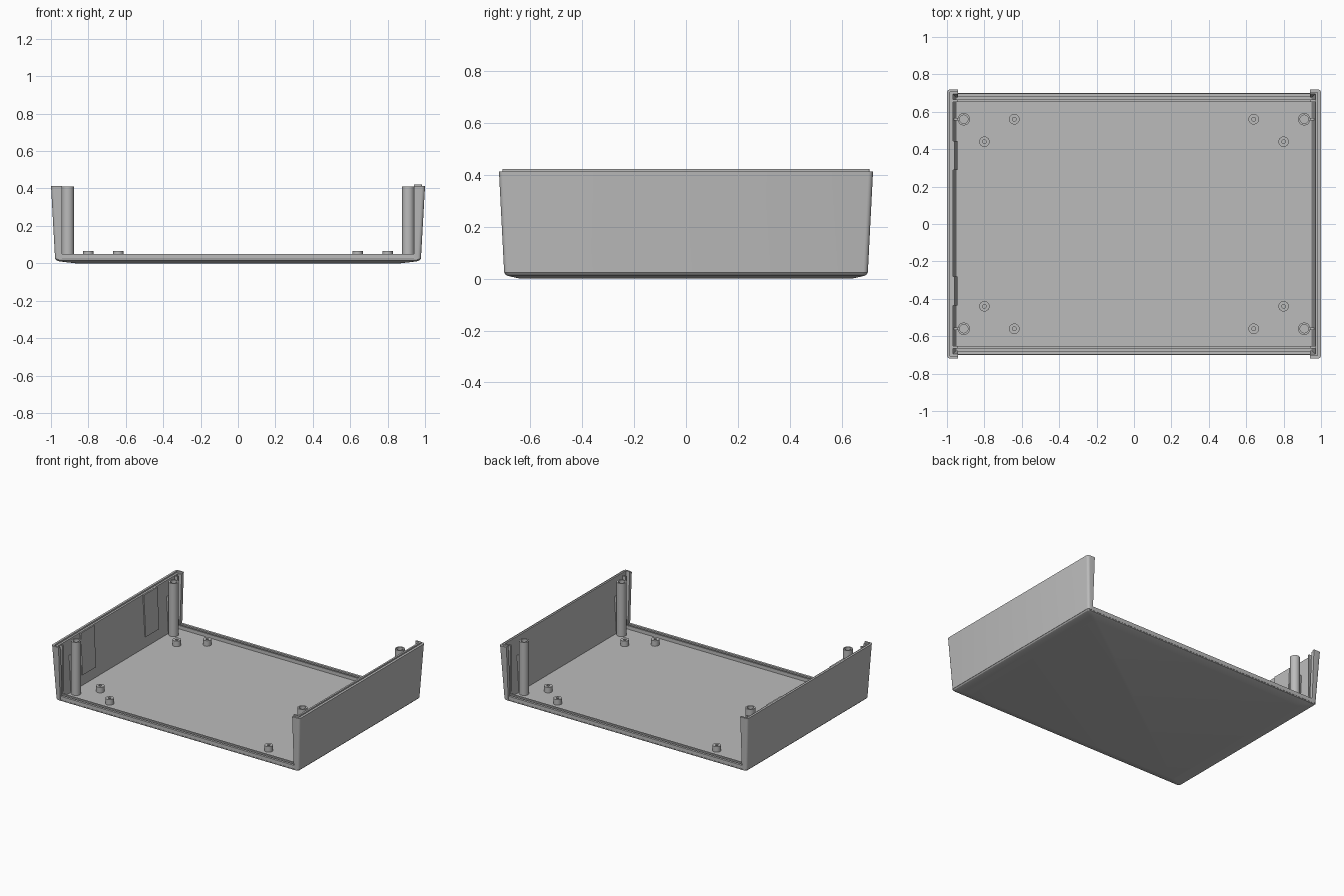
import bpy, bmesh, math

if "Cube" in bpy.data.objects:
    bpy.data.objects.remove(bpy.data.objects["Cube"])

grey = bpy.data.materials.new("grey_plastic")
grey.diffuse_color = (0.50, 0.50, 0.50, 1)
grey.use_nodes = True
grey.node_tree.nodes["Principled BSDF"].inputs["Base Color"].default_value = grey.diffuse_color

FLOOR, RIM, TOP = 0.025, 0.412, 0.422


def loft(name, rings, angle=30):
    """Skin closed rings of equal length and cap both ends."""
    bm = bmesh.new()
    loops = [[bm.verts.new(p) for p in ring] for ring in rings]
    n = len(loops[0])
    for a, b in zip(loops, loops[1:]):
        for i in range(n):
            j = (i + 1) % n
            bm.faces.new((a[i], a[j], b[j], b[i]))
    bm.faces.new(loops[0][::-1])
    bm.faces.new(loops[-1])
    bmesh.ops.recalc_face_normals(bm, faces=bm.faces)
    me = bpy.data.meshes.new(name)
    bm.to_mesh(me)
    bm.free()
    me.materials.append(grey)
    ob = bpy.data.objects.new(name, me)
    bpy.context.collection.objects.link(ob)
    bpy.ops.object.select_all(action='DESELECT')
    bpy.context.view_layer.objects.active = ob
    ob.select_set(True)
    bpy.ops.object.shade_smooth_by_angle(angle=math.radians(angle))
    return ob


def box(name, x0, x1, y0, y1, z0, z1):
    plan = [(x0, y0), (x1, y0), (x1, y1), (x0, y1)]
    return loft(name, [[(x, y, z) for x, y in plan] for z in (z0, z1)])


def corner(cx, cy, r, start, steps=4):
    """Quarter arc starting at the given angle in degrees."""
    return [(cx + r * math.cos(math.radians(start + 90 * i / steps)),
             cy + r * math.sin(math.radians(start + 90 * i / steps)))
            for i in range(steps + 1)]


def rounded(hx, hy, z, r=0.018):
    pts = []
    for sx, sy, a in ((1, 1, 0), (-1, 1, 90), (-1, -1, 180), (1, -1, 270)):
        pts += corner(sx * (hx - r), sy * (hy - r), r, a)
    return [(x, y, z) for x, y in pts]


def tube(name, x, y, r, hole, z0, z1, depth):
    """Round post with a blind screw hole."""
    def ring(rad, z):
        return [(x + rad * math.cos(i * math.tau / 24),
                 y + rad * math.sin(i * math.tau / 24), z) for i in range(24)]
    return loft(name, [ring(r, z0), ring(r, z1), ring(hole, z1), ring(hole, z1 - depth)])


def c_ring(side, hx, hy, thick, z, inner=0.94, end=0.025, r=0.018):
    """C-shaped wall plan: a long side with short returns at both ends."""
    pts = [(inner, -hy)] + corner(hx - r, -hy + r, r, 270) + corner(hx - r, hy - r, r, 0)
    pts += [(inner, hy), (inner, hy - end), (hx - thick, hy - end),
            (hx - thick, -hy + end), (inner, -hy + end)]
    return [(side * x, y, z) for x, y in pts]


# Floor pan with shallow raised centre underneath and rounded lower edge
loft("floor_pan", [rounded(0.87, 0.64, 0), rounded(0.955, 0.685, 0.010),
                   rounded(0.970, 0.695, 0.015), rounded(0.978, 0.70, FLOOR)])

# Drafted side walls
for side, label in ((1, "right"), (-1, "left")):
    rings = [c_ring(side, 0.978, 0.70, 0.03, FLOOR - 0.002),
             c_ring(side, 1.0, 0.72, 0.03, RIM)]
    if side < 0:   # stepped groove along the left rim
        rings[-1] = c_ring(side, 0.999, 0.719, 0.03, RIM - 0.010)
        rings += [c_ring(side, 0.999, 0.719, 0.016, RIM - 0.010, end=0.013),
                  c_ring(side, 1.0, 0.72, 0.016, RIM, end=0.013)]
    loft(label + "_wall", rings)

# Raised tongue along the right rim
loft("right_rim_tongue", [c_ring(1, 0.983, 0.707, 0.013, z, end=0.012, r=0.008)
                          for z in (RIM - 0.002, TOP)])

# Snap pads on the inside of the left wall
for y0, y1 in ((0.29, 0.445), (-0.435, -0.28)):
    loft("snap_pad", [[(-x1, y0, z), (-x2, y0, z), (-x2, y1, z), (-x1, y1, z)]
                      for x1, x2, z in ((0.945, 0.962, 0.10), (0.960, 0.980, 0.40))])

for sy in (1, -1):
    # Floor ridges holding the end panels
    box("outer_panel_ridge", -0.965, 0.965, *sorted((sy * 0.699, sy * 0.682)), 0.02, 0.05)
    box("inner_panel_ridge", -0.955, 0.955, *sorted((sy * 0.665, sy * 0.653)), 0.02, 0.05)
    for sx in (1, -1):
        # Upright guide ribs, tapered with the wall
        loft("panel_guide_rib", [[(sx * 0.945, sy * 0.652, z), (sx * w, sy * 0.652, z),
                                  (sx * w, sy * 0.665, z), (sx * 0.945, sy * 0.665, z)]
                                 for w, z in ((0.96, 0.02), (0.98, RIM - 0.012))])
        # Corner screw posts with wall braces
        tube("corner_post", sx * 0.91, sy * 0.56, 0.033, 0.022, 0.02, RIM - 0.002, 0.12)
        box("post_brace", *sorted((sx * 0.935, sx * 0.965)),
            sy * 0.56 - 0.006, sy * 0.56 + 0.006, 0.02, 0.29)
        # Short mounting bosses
        for bx, by in ((0.64, 0.56), (0.80, 0.44)):
            tube("mounting_boss", sx * bx, sy * by, 0.028, 0.010, 0.02, 0.065, 0.035)
